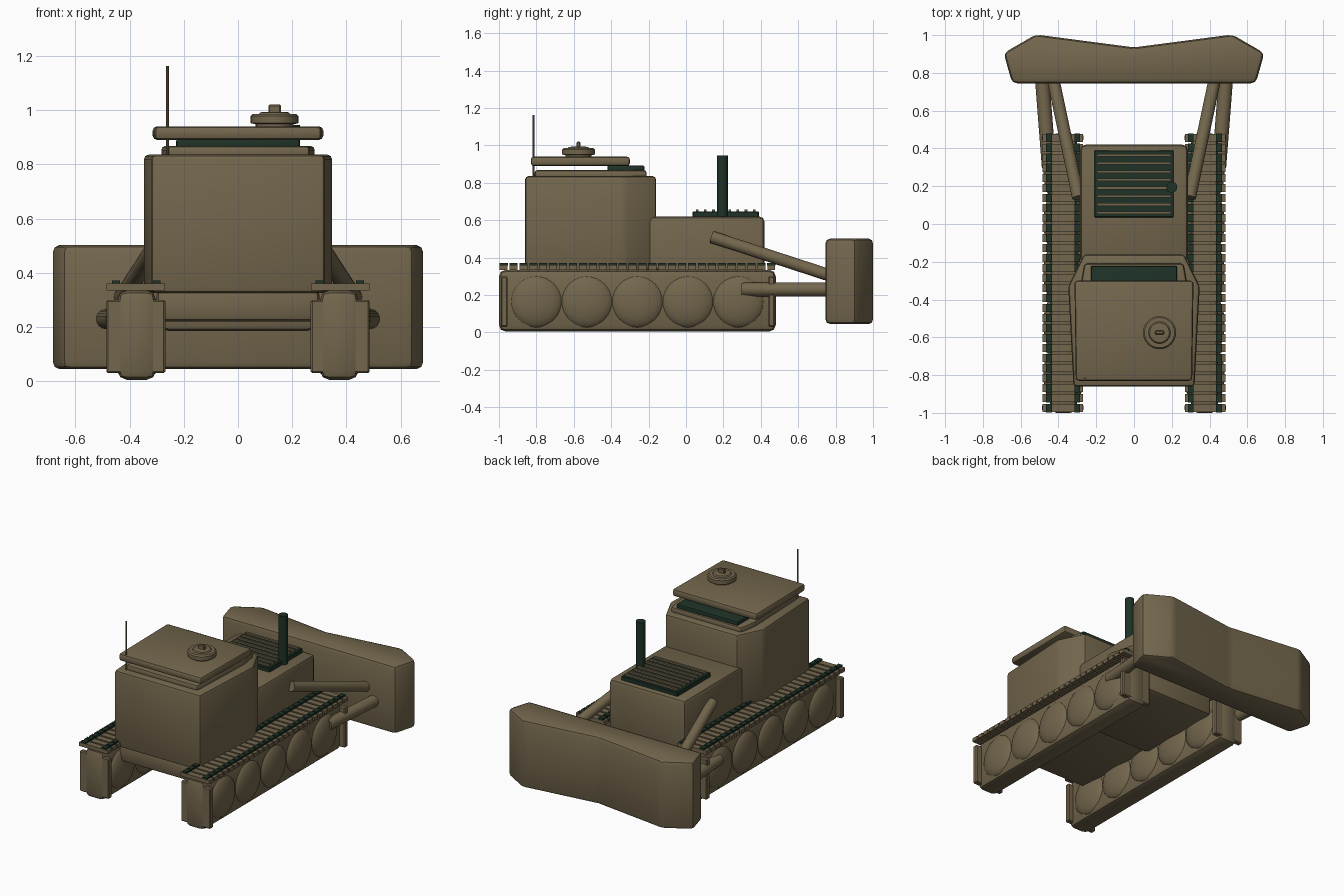
import bpy, bmesh, math
from mathutils import Vector

if "Cube" in bpy.data.objects:
    bpy.data.objects.remove(bpy.data.objects["Cube"])


def material(name, rgb):
    m = bpy.data.materials.new(name)
    m.diffuse_color = (*rgb, 1)
    m.use_nodes = True
    m.node_tree.nodes["Principled BSDF"].inputs["Base Color"].default_value = m.diffuse_color
    return m


BROWN = material("olive_brown", (0.17, 0.133, 0.073))
DARK = material("dark_green", (0.013, 0.032, 0.02))


def finish(bm, name, mat, bevel=0.0, segments=2, smooth=True):
    bmesh.ops.recalc_face_normals(bm, faces=bm.faces)
    if bevel:
        bmesh.ops.bevel(bm, geom=bm.edges[:], offset=bevel, segments=segments,
                        profile=0.5, affect='EDGES', clamp_overlap=True)
    mesh = bpy.data.meshes.new(name)
    bm.to_mesh(mesh)
    bm.free()
    mesh.materials.append(mat)
    ob = bpy.data.objects.new(name, mesh)
    bpy.context.collection.objects.link(ob)
    if smooth:
        bpy.ops.object.select_all(action='DESELECT')
        ob.select_set(True)
        bpy.context.view_layer.objects.active = ob
        bpy.ops.object.shade_smooth_by_angle(angle=math.radians(25))
    return ob


def add_box(bm, x0, x1, y0, y1, z0, z1):
    verts = bmesh.ops.create_cube(bm, size=1)["verts"]
    for v in verts:
        v.co = Vector(((x0 + x1) / 2 + v.co.x * (x1 - x0),
                       (y0 + y1) / 2 + v.co.y * (y1 - y0),
                       (z0 + z1) / 2 + v.co.z * (z1 - z0)))


def boxes(name, mat, dims, bevel=0.0, segments=2):
    bm = bmesh.new()
    for d in dims:
        add_box(bm, *d)
    return finish(bm, name, mat, bevel, segments)


def prism(name, mat, outline, z0, z1, bevel, segments=2):
    bm = bmesh.new()
    face = bm.faces.new([bm.verts.new((x, y, z0)) for x, y in outline])
    top = bmesh.ops.extrude_face_region(bm, geom=[face])["geom"]
    for v in top:
        if isinstance(v, bmesh.types.BMVert):
            v.co.z = z1
    return finish(bm, name, mat, bevel, segments)


def rod(name, mat, a, b, r, sides=24):
    a, b = Vector(a), Vector(b)
    bm = bmesh.new()
    bmesh.ops.create_cone(bm, cap_ends=True, segments=sides, radius1=r, radius2=r,
                          depth=(b - a).length)
    bm.transform((b - a).to_track_quat('Z', 'Y').to_matrix().to_4x4())
    bmesh.ops.translate(bm, verts=bm.verts, vec=(a + b) / 2)
    return finish(bm, name, mat)


def lathe(name, mat, profile, centre, axis='Z', steps=32):
    bm = bmesh.new()
    rings = []
    for r, h in profile:
        ring = []
        for i in range(steps):
            t = math.tau * i / steps
            p = (r * math.cos(t), r * math.sin(t), h)
            if axis == 'X':
                p = (p[2], p[0], p[1])
            ring.append(bm.verts.new(Vector(p) + Vector(centre)))
        rings.append(ring)
    for lo, hi in zip(rings, rings[1:]):
        for i in range(steps):
            j = (i + 1) % steps
            bm.faces.new((lo[i], lo[j], hi[j], hi[i]))
    bm.faces.new(rings[0])
    bm.faces.new(rings[-1])
    return finish(bm, name, mat)


def mirrored(points):
    return points + [(-x, y) for x, y in reversed(points) if x != 0]


# Tracks, wheels, shoes and push arms on both sides
for s, side in ((1, "right"), (-1, "left")):
    def span(a, b):
        return (a, b) if s > 0 else (-b, -a)

    boxes(f"track_body_{side}", BROWN,
          [(*span(0.302, 0.445), -1.0, 0.48, 0.005, 0.335)], 0.035)

    # Domed road wheels bulging on both faces of the track
    dome = [(0.142 * math.sin(math.pi / 2 * k / 8),
             0.055 + 0.052 * math.cos(math.pi / 2 * k / 8)) for k in range(1, 9)]
    wheel = dome + [(r, -h) for r, h in reversed(dome)]
    for i in range(5):
        lathe(f"wheel_{side}_{i + 1}", BROWN, wheel,
              (s * 0.373, -0.8 + 0.27 * i, 0.165), 'X')

    # Shoe plates along the top with two rows of dark grip pads
    pitch = 0.053
    shoes = [-0.975 + pitch * i for i in range(28)]
    boxes(f"track_shoes_{side}", BROWN,
          [(*span(0.27, 0.485), y - 0.021, y + 0.021, 0.335, 0.36) for y in shoes])
    boxes(f"grip_pads_{side}", DARK,
          [(*span(a, a + 0.03), y - 0.022, y + 0.022, 0.358, 0.372)
           for y in shoes for a in (0.285, 0.435)])
    boxes(f"track_end_plates_{side}", BROWN,
          [(*span(0.268, 0.486), y, y + 0.035, 0.03, 0.3) for y in (-0.99, 0.44)], 0.006, 1)

    # Push arm and lift strut behind the blade
    rod(f"push_arm_{side}", BROWN, (s * 0.45, 0.3, 0.23), (s * 0.487, 0.78, 0.23), 0.038)
    rod(f"lift_strut_{side}", BROWN, (s * 0.295, 0.14, 0.51), (s * 0.435, 0.8, 0.295), 0.033)

# Hull between the tracks
boxes("lower_hull", BROWN, [(-0.3, 0.3, -0.84, -0.1, 0.22, 0.345)], 0.025)

# Engine housing
boxes("engine_housing", BROWN, [(-0.285, 0.285, -0.21, 0.42, 0.185, 0.62)], 0.028)

# Cab with chamfered front corners
prism("cab", BROWN, mirrored([(0.32, -0.86), (0.348, -0.33), (0.265, -0.16)]),
      0.325, 0.836, 0.018)
prism("cab_upper_tier", BROWN, mirrored([(0.265, -0.81), (0.283, -0.33), (0.262, -0.21)]),
      0.82, 0.868, 0.015)
boxes("vision_slit", DARK, [(-0.228, 0.228, -0.42, -0.222, 0.855, 0.893)], 0.008)
prism("roof", BROWN, mirrored([(0.308, -0.83), (0.315, -0.3)]), 0.89, 0.94, 0.016)

# Roof hatch with handle
lathe("roof_hatch", BROWN, [(0.07, 0.93), (0.07, 0.948), (0.088, 0.952), (0.088, 0.978),
                            (0.08, 0.986), (0.058, 0.986), (0.052, 0.992), (0.03, 0.994)],
      (0.135, -0.575, 0))
boxes("hatch_handle", BROWN, [(0.112, 0.158, -0.585, -0.565, 0.985, 1.02)], 0.004, 1)

# Antenna
rod("antenna", BROWN, (-0.26, -0.815, 0.83), (-0.26, -0.815, 1.162), 0.005, 10)

# Engine grille and exhaust
boxes("grille_base", DARK, [(-0.21, 0.21, 0.035, 0.39, 0.612, 0.647)], 0.004, 1)
boxes("grille_bars", BROWN,
      [(-0.195, 0.195, y - 0.007, y + 0.007, 0.64, 0.658)
       for y in [0.06 + 0.0435 * i for i in range(8)]])
rod("exhaust_pipe", DARK, (0.2, 0.195, 0.6), (0.2, 0.195, 0.945), 0.029)

# V-shaped blade
prism("blade", BROWN,
      mirrored([(0.645, 0.745), (0.69, 0.905), (0.52, 1.003), (0, 0.935)]),
      0.045, 0.502, 0.026)
